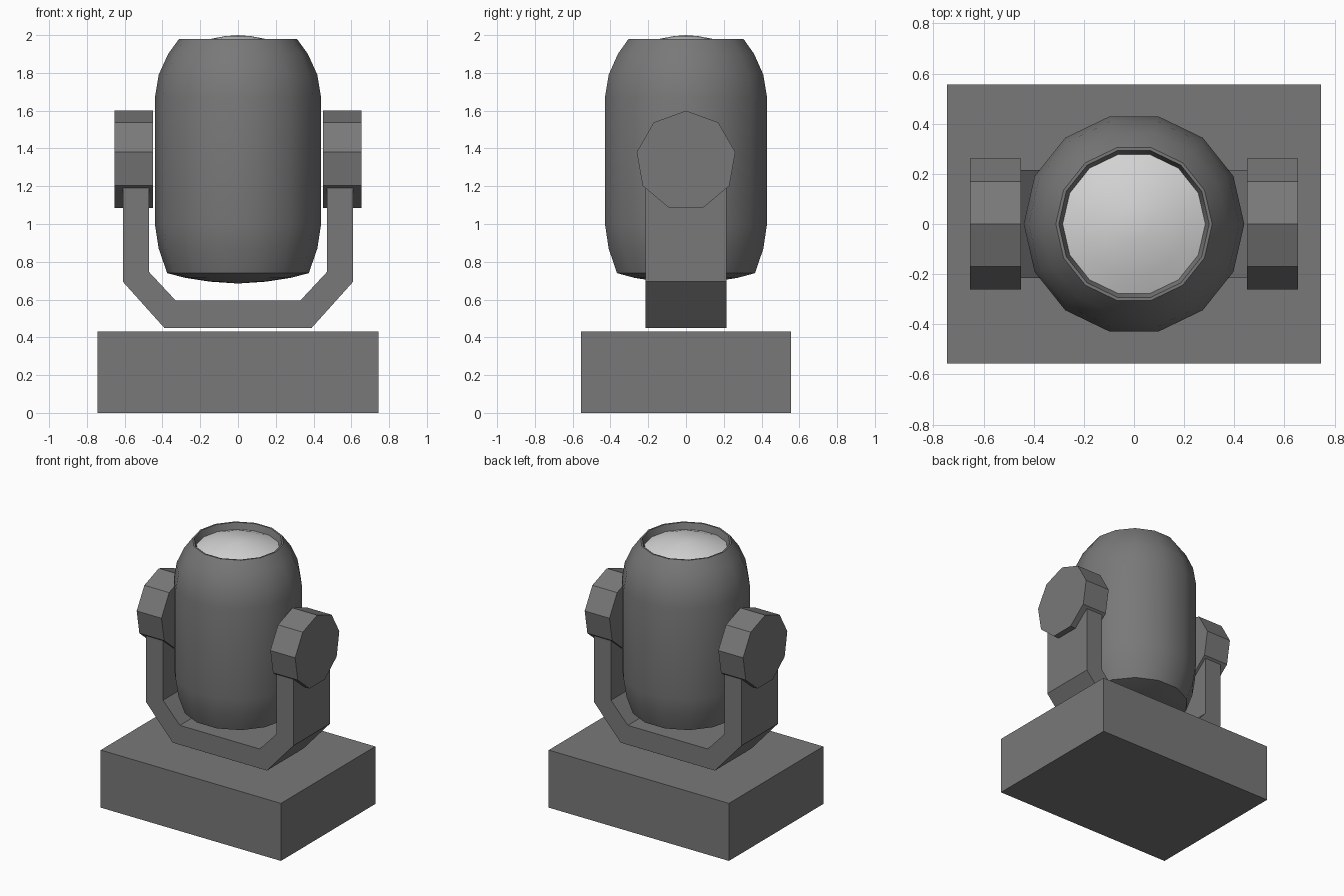
import bpy, bmesh, math
from mathutils import Matrix

cube = bpy.data.objects.get("Cube")
if cube:
    bpy.data.objects.remove(cube, do_unlink=True)


def material(name, value):
    mat = bpy.data.materials.new(name)
    mat.use_nodes = True
    color = (value, value, value, 1)
    mat.diffuse_color = color
    mat.node_tree.nodes["Principled BSDF"].inputs["Base Color"].default_value = color
    return mat


housing_grey = material("housing grey", 0.19)
lens_grey = material("pale lens", 0.66)


def finish(name, bm, mat, smooth=False):
    bmesh.ops.recalc_face_normals(bm, faces=bm.faces)
    mesh = bpy.data.meshes.new(name)
    bm.to_mesh(mesh)
    bm.free()
    mesh.materials.append(mat)
    obj = bpy.data.objects.new(name, mesh)
    bpy.context.collection.objects.link(obj)
    if smooth:
        bpy.ops.object.select_all(action="DESELECT")
        obj.select_set(True)
        bpy.context.view_layer.objects.active = obj
        bpy.ops.object.shade_smooth_by_angle(angle=math.radians(30))
    return obj


def lathe(name, profile, mat, sides=14):
    """Revolve (radius, height) points around z."""
    bm = bmesh.new()
    verts = [bm.verts.new((r, 0, z)) for r, z in profile]
    edges = [bm.edges.new(pair) for pair in zip(verts, verts[1:])]
    bmesh.ops.spin(bm, geom=verts + edges, cent=(0, 0, 0), axis=(0, 0, 1),
                   angle=math.tau, steps=sides, use_duplicate=False)
    bmesh.ops.remove_doubles(bm, verts=bm.verts, dist=0.0005)
    return finish(name, bm, mat, smooth=True)


# Base box
bm = bmesh.new()
bmesh.ops.create_cube(bm, size=1)
bmesh.ops.scale(bm, vec=(1.49, 1.114, 0.43), verts=bm.verts)
bmesh.ops.translate(bm, vec=(0, 0, 0.215), verts=bm.verts)
finish("base", bm, housing_grey)

# U-shaped yoke, extruded along y
outer = [(0.61, 1.3), (0.61, 0.695), (0.39, 0.45)]
inner = [(0.33, 0.595), (0.47, 0.745), (0.47, 1.3)]
mirror = lambda pts: [(-x, z) for x, z in reversed(pts)]
outline = outer + mirror(outer) + mirror(inner) + inner
bm = bmesh.new()
face = bm.faces.new([bm.verts.new((x, -0.215, z)) for x, z in outline])
ext = bmesh.ops.extrude_face_region(bm, geom=[face])
bmesh.ops.translate(bm, vec=(0, 0.43, 0),
                    verts=[v for v in ext["geom"] if isinstance(v, bmesh.types.BMVert)])
finish("yoke", bm, housing_grey)

# Nine-sided pivot knobs, one corner pointing up
for side, label in ((1, "left"), (-1, "right")):
    bm = bmesh.new()
    bmesh.ops.create_cone(bm, cap_ends=True, segments=9, radius1=0.265,
                          radius2=0.265, depth=0.205)
    top = max(bm.verts, key=lambda v: v.co.x).co
    bmesh.ops.rotate(bm, verts=bm.verts, cent=(0, 0, 0),
                     matrix=Matrix.Rotation(-math.atan2(top.y, top.x), 3, "Z"))
    bmesh.ops.rotate(bm, verts=bm.verts, cent=(0, 0, 0),
                     matrix=Matrix.Rotation(-math.pi / 2, 3, "Y"))
    bmesh.ops.translate(bm, vec=(side * 0.5525, 0, 1.335), verts=bm.verts)
    finish(label + "_pivot_knob", bm, housing_grey)

# Lamp head with domed underside and recessed rim
lathe("lamp_head", [(0, 0.685), (0.15, 0.695), (0.28, 0.715), (0.375, 0.74),
                    (0.42, 0.87), (0.44, 1.0), (0.44, 1.67), (0.42, 1.79),
                    (0.37, 1.9), (0.312, 1.98), (0.3, 1.98), (0.28, 1.92)],
      housing_grey)

# Domed lens inside the rim
lathe("lens", [(0.285, 1.933), (0.21, 1.962), (0.14, 1.981), (0.07, 1.994), (0, 2.0)],
      lens_grey)
